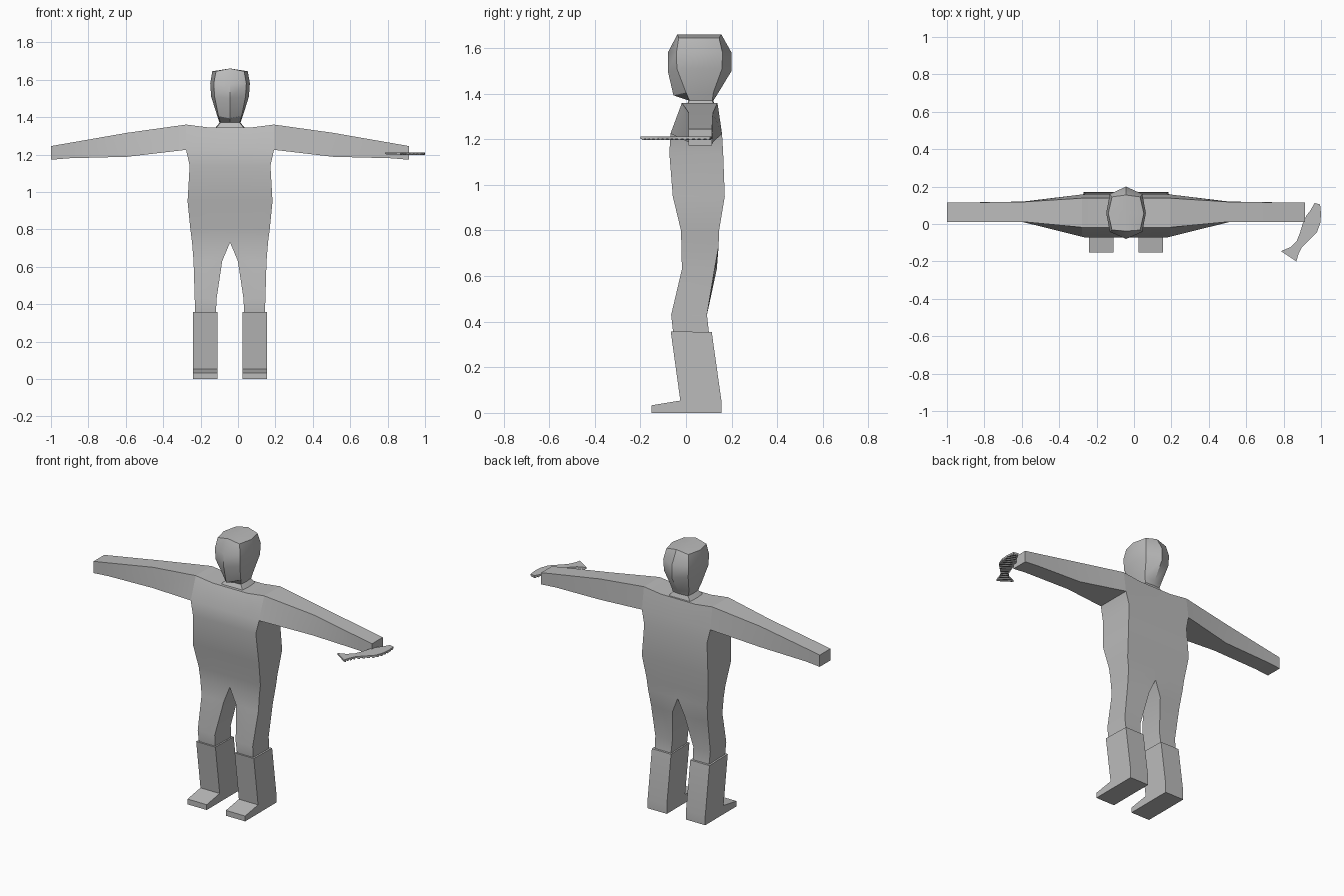
import bpy, bmesh, math
from mathutils import Vector

if "Cube" in bpy.data.objects:
    bpy.data.objects.remove(bpy.data.objects["Cube"])

CX = -0.0425  # body midline

grey = bpy.data.materials.new("plain_grey")
grey.diffuse_color = (0.5, 0.5, 0.5, 1)
grey.use_nodes = True
grey.node_tree.nodes["Principled BSDF"].inputs["Base Color"].default_value = grey.diffuse_color


def finish(bm, name, angle=30):
    bmesh.ops.remove_doubles(bm, verts=bm.verts, dist=0.0005)
    bmesh.ops.recalc_face_normals(bm, faces=bm.faces)
    me = bpy.data.meshes.new(name)
    bm.to_mesh(me)
    bm.free()
    me.materials.append(grey)
    ob = bpy.data.objects.new(name, me)
    bpy.context.collection.objects.link(ob)
    bpy.ops.object.select_all(action='DESELECT')
    ob.select_set(True)
    bpy.context.view_layer.objects.active = ob
    bpy.ops.object.shade_smooth_by_angle(angle=math.radians(angle))
    return ob


def loft(bm, rings, start=False, end=False):
    """Bridge equal-length rings of points, optionally capping the ends."""
    vs = [[bm.verts.new(p) for p in r] for r in rings]
    n = len(vs[0])
    for a, b in zip(vs, vs[1:]):
        for i in range(n):
            j = (i + 1) % n
            bm.faces.new((a[i], a[j], b[j], b[i]))
    if start:
        bm.faces.new(vs[0])
    if end:
        bm.faces.new(vs[-1])


def prism(bm, pts, offset):
    loft(bm, [pts, [Vector(p) + Vector(offset) for p in pts]], True, True)


# Torso, arms and thighs as one continuous skin
bm = bmesh.new()


def torso_ring(z, hw, yf, yb, zin=None):
    zin = z if zin is None else zin
    cols = [(-hw, z), (-hw * .5, zin), (0, zin), (hw * .5, zin), (hw, z)]
    return ([(CX + x, yf, h) for x, h in cols] +
            [(CX + x, yb, h) for x, h in reversed(cols)])


lower = (0.73, 0.203, -0.02, 0.143)
rings = [torso_ring(*r) for r in (
    lower,
    (0.80, 0.212, -0.022, 0.145),
    (0.95, 0.227, -0.058, 0.17),
    (1.14, 0.216, -0.073, 0.163),
    (1.225, 0.235, -0.068, 0.158),
    (1.36, 0.235, -0.018, 0.138, 1.345))]
vs_bm = loft(bm, rings)
# Shoulder surface as strips running front to back
top = [bm.verts.new(p) for p in rings[-1]]
for i in range(4):
    bm.faces.new((top[i], top[i + 1], top[8 - i], top[9 - i]))

for s in (-1, 1):
    # Arm: root meets the torso side, tapering to a square hand
    reach = 1.0 + s * CX if s > 0 else 1.0 + CX
    arm = []
    for dx, yb0, yb1, yt0, yt1, zb, zt in (
            (0.235, -0.068, 0.158, -0.018, 0.138, 1.225, 1.36),
            (0.55, 0.01, 0.12, 0.012, 0.118, 1.188, 1.316),
            (0.86, 0.01, 0.115, 0.01, 0.115, 1.180, 1.262),
            (0.9575, 0.01, 0.115, 0.01, 0.115, 1.172, 1.245)):
        x = CX + s * dx
        arm.append([(x, yb0, zb), (x, yb1, zb), (x, yt1, zt), (x, yt0, zt)])
    loft(bm, arm, end=True)
    # Leg: from the crotch to the top of the boot
    leg = []
    for z, xo, xi, yf, ybo, ybi in (
            (0.73, 0.203, 0.0, -0.02, 0.143, 0.143),
            (0.63, 0.195, 0.042, -0.018, 0.125, 0.135),
            (0.43, 0.189, 0.072, -0.065, 0.092, 0.092),
            (0.34, 0.186, 0.076, -0.055, 0.102, 0.102)):
        xm = (xo + xi) / 2
        leg.append([(CX + s * xi, yf, z), (CX + s * xm, yf, z),
                    (CX + s * xo, yf, z), (CX + s * xo, ybo, z),
                    (CX + s * xm, (ybo + ybi) / 2, z), (CX + s * xi, ybi, z)])
    loft(bm, leg, end=True)
finish(bm, "body")

# Boots: side profile extruded across the foot
boot = [(-0.152, 0), (-0.152, 0.033), (-0.025, 0.054), (-0.067, 0.358),
        (0.113, 0.354), (0.155, 0.055), (0.155, 0)]
for s, name in ((-1, "left_boot"), (1, "right_boot")):
    bm = bmesh.new()
    x0 = CX + s * 0.066
    prism(bm, [(x0, y, z) for y, z in boot], (s * 0.132, 0, 0))
    finish(bm, name, 12)


# Head with ridged face and back, narrowing to the neck
def head_ring(z, zc, hw, hc, yf, y1, y2, yb):
    ym = (y1 + y2) / 2
    return [(CX, yf, zc), (CX + hc, y1, z), (CX + hw, ym, z), (CX + hc, y2, z),
            (CX, yb, zc), (CX - hc, y2, z), (CX - hw, ym, z), (CX - hc, y1, z)]


bm = bmesh.new()
loft(bm, [head_ring(*r) for r in (
    (1.335, 1.335, 0.085, 0.08, -0.005, -0.005, 0.13, 0.13),
    (1.37, 1.37, 0.056, 0.052, 0.012, 0.015, 0.115, 0.12),
    (1.405, 1.393, 0.068, 0.062, -0.055, 0.0, 0.12, 0.135),
    (1.51, 1.50, 0.101, 0.083, -0.08, -0.04, 0.158, 0.2),
    (1.58, 1.58, 0.106, 0.087, -0.08, -0.042, 0.16, 0.2),
    (1.645, 1.66, 0.095, 0.075, -0.038, -0.032, 0.145, 0.155))])
# Crown, slightly raised along the midline
crown = [bm.verts.new(p) for p in head_ring(
    1.645, 1.66, 0.095, 0.075, -0.038, -0.032, 0.145, 0.155)]
mid = bm.verts.new((CX, 0.057, 1.66))
for i in range(8):
    bm.faces.new((crown[i], crown[(i + 1) % 8], mid))
finish(bm, "head", 32)

# Curved flat tool at the right hand: paired inner and outer edge points
inner = [(0.785, -0.145), (0.835, -0.125), (0.87, -0.09), (0.888, -0.045),
         (0.903, 0.005), (0.922, 0.045), (0.945, 0.075), (0.965, 0.112)]
outer = [(0.868, -0.2), (0.878, -0.165), (0.897, -0.125), (0.938, -0.085),
         (0.978, -0.045), (0.996, 0.005), (1.0, 0.055), (0.995, 0.105)]
bm = bmesh.new()
loft(bm, [[(*a, 1.202), (*b, 1.202), (*b, 1.212), (*a, 1.212)]
          for a, b in zip(inner, outer)], True, True)
finish(bm, "hand_tool", 20)

# Row of ribs across the underside of the tool
bm = bmesh.new()
for k in range(14):
    t = 0.3 + k * 0.5
    i = min(int(t), 6)
    f = t - i

    def edge(e, d):
        return Vector(e[i]).lerp(Vector(e[i + 1]), max(0, min(1, f + d)))
    q = [edge(inner, -.12), edge(outer, -.12), edge(outer, .12), edge(inner, .12)]
    prism(bm, [(p.x, p.y, 1.2025) for p in q], (0, 0, -0.006))
finish(bm, "tool_ribs", 20)
